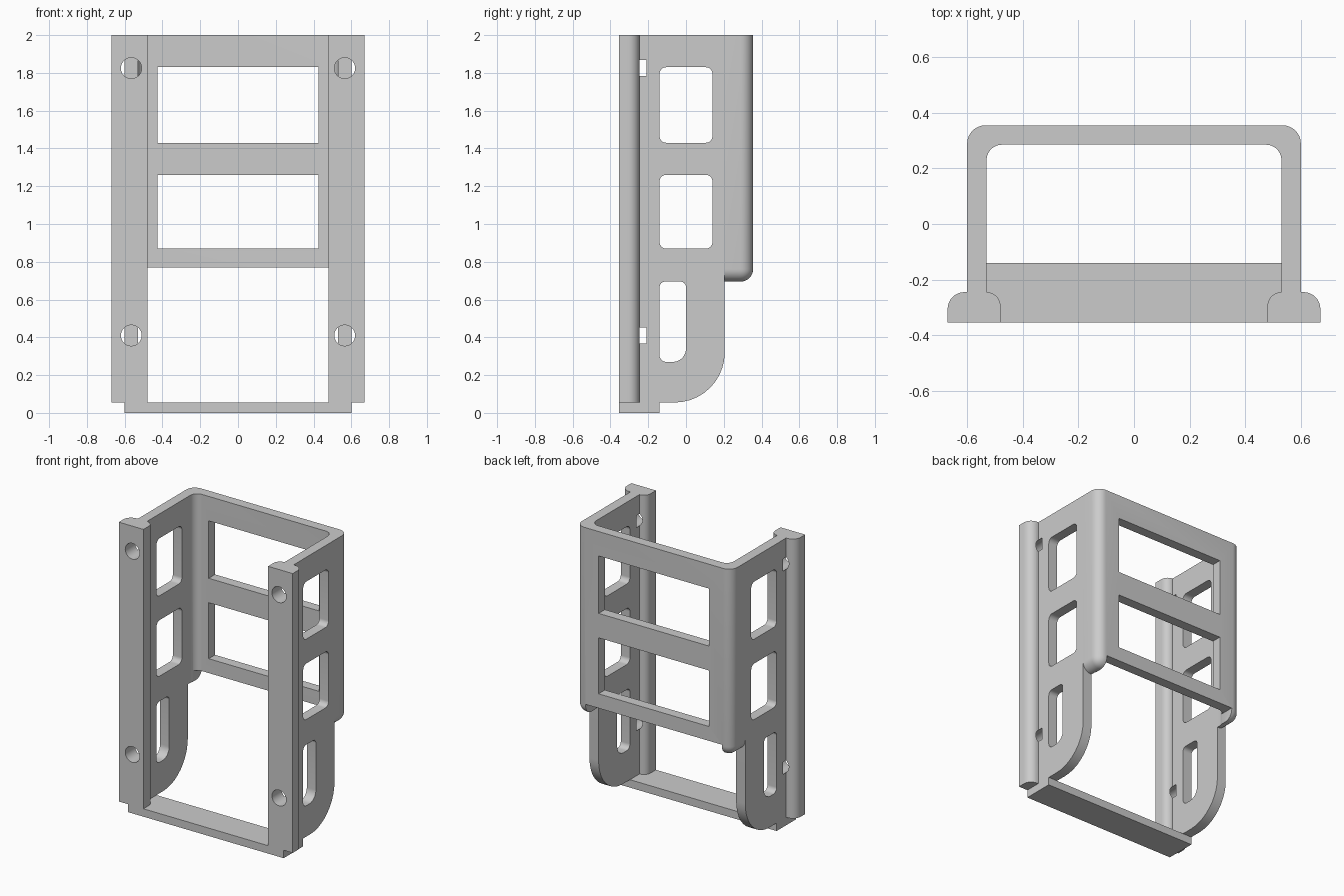
import bpy
import bmesh
import math
from mathutils import Vector

cube = bpy.data.objects.get("Cube")
if cube:
    bpy.data.objects.remove(cube, do_unlink=True)

GREY = (0.6, 0.6, 0.6, 1.0)
grey = bpy.data.materials.new("plain grey")
grey.use_nodes = True
grey.diffuse_color = GREY
grey.node_tree.nodes["Principled BSDF"].inputs["Base Color"].default_value = GREY


def rounded(corners, steps=10):
    """Outline from (a, b, radius) right-angled corners."""
    out = []
    for i, (a, b, r) in enumerate(corners):
        p = Vector((a, b))
        if not r:
            out.append(p)
            continue
        u = (Vector(corners[i - 1][:2]) - p).normalized() * r
        v = (Vector(corners[(i + 1) % len(corners)][:2]) - p).normalized() * r
        for k in range(steps + 1):
            t = math.pi / 2 * k / steps
            out.append(p + u * (1 - math.sin(t)) + v * (1 - math.cos(t)))
    return out


def rect(a0, a1, b0, b1, r=0):
    return [(a0, b0, r), (a1, b0, r), (a1, b1, r), (a0, b1, r)]


def finish(name, bm):
    bmesh.ops.recalc_face_normals(bm, faces=bm.faces[:])
    mesh = bpy.data.meshes.new(name)
    bm.to_mesh(mesh)
    bm.free()
    mesh.materials.append(grey)
    obj = bpy.data.objects.new(name, mesh)
    bpy.context.collection.objects.link(obj)
    return obj


def prism(name, corners, axis, lo, hi):
    """Extrude a rounded outline along an axis."""
    place = {"x": lambda p, d: (d, p.x, p.y),
             "y": lambda p, d: (p.x, d, p.y),
             "z": lambda p, d: (p.x, p.y, d)}[axis]
    bm = bmesh.new()
    outline = rounded(corners)
    rings = [[bm.verts.new(place(p, d)) for p in outline] for d in (lo, hi)]
    for ring in rings:
        bm.faces.new(ring)
    for i in range(len(outline)):
        bm.faces.new((rings[0][i - 1], rings[0][i], rings[1][i], rings[1][i - 1]))
    return finish(name, bm)


def activate(obj):
    bpy.ops.object.select_all(action="DESELECT")
    obj.select_set(True)
    bpy.context.view_layer.objects.active = obj


def cut(obj, cutter):
    cutter.hide_render = True
    mod = obj.modifiers.new("cut", "BOOLEAN")
    mod.operation = "DIFFERENCE"
    mod.solver = "EXACT"
    mod.object = cutter
    activate(obj)
    bpy.ops.object.modifier_apply(modifier=mod.name)
    bpy.data.objects.remove(cutter, do_unlink=True)


TOP, BASE = 2.0, 0.055
OUT, IN = 0.60, 0.53
FRONT, LIP, STEP, BACK = -0.355, -0.245, 0.205, 0.355
EAR = 0.695
WINDOWS = ((1.43, 1.83), (0.87, 1.26))
parts = []

# Back panel with rounded corners and short ears below it
panel = prism("back_panel", rect(-OUT, OUT, STEP, BACK), "z", EAR, TOP)
bm = bmesh.new()
bm.from_mesh(panel.data)
edges = []
for e in bm.edges:
    mid = (e.verts[0].co + e.verts[1].co) / 2
    side, back, low = abs(mid.x) > OUT - 0.01, mid.y > BACK - 0.01, mid.z < EAR + 0.01
    if side + back + low == 2 and (back or low):
        edges.append(e)
bmesh.ops.bevel(bm, geom=edges, offset=0.066, segments=8, profile=0.5, affect="EDGES")
bm.to_mesh(panel.data)
bm.free()
inner = [(-IN, 0.1, 0), (IN, 0.1, 0), (IN, 0.285, 0.055), (-IN, 0.285, 0.055)]
cut(panel, prism("inner_cutter", inner, "z", 0.5, 2.2))
cut(panel, prism("lower_cutter", rect(-0.525, 0.525, 0.5, 0.77), "y", 0.1, 0.5))
for z0, z1 in WINDOWS:
    cut(panel, prism("window_cutter", rect(-0.425, 0.425, z0, z1), "y", 0.1, 0.5))
parts.append(panel)

# Side walls and mounting flanges
for s, side in ((1, "left"), (-1, "right")):
    wall = prism(side + "_wall",
                 [(LIP, BASE, 0), (STEP, BASE, 0.265), (STEP, TOP, 0), (LIP, TOP, 0)],
                 "x", s * IN, s * OUT)
    for z0, z1 in WINDOWS:
        cut(wall, prism("window_cutter", rect(-0.14, 0.14, z0, z1, 0.035),
                        "x", s * 0.4, s * 0.8))
    slot = [(-0.14, 0.27, 0.035), (0, 0.27, 0.07), (0, 0.695, 0.03), (-0.14, 0.695, 0.03)]
    cut(wall, prism("slot_cutter", slot, "x", s * 0.4, s * 0.8))

    flange = prism(side + "_flange",
                   [(s * 0.48, FRONT, 0), (s * 0.67, FRONT, 0),
                    (s * 0.67, LIP, 0.06), (s * 0.48, LIP, 0.05)], "z", BASE, TOP)

    # Screw holes through the flange and into the wall
    for z in (0.41, 1.825):
        for part in (wall, flange):
            x, r = s * 0.565, 0.055
            hole = rect(x - r, x + r, z - r, z + r, r * 0.999)
            cut(part, prism("hole_cutter", hole, "y", -0.5, -0.21))
    parts += [wall, flange]

# Bottom crossbar
parts.append(prism("bottom_bar", rect(-OUT, OUT, FRONT, -0.14), "z", 0, BASE))

for part in parts:
    activate(part)
    bpy.ops.object.shade_smooth_by_angle(angle=math.radians(30))
